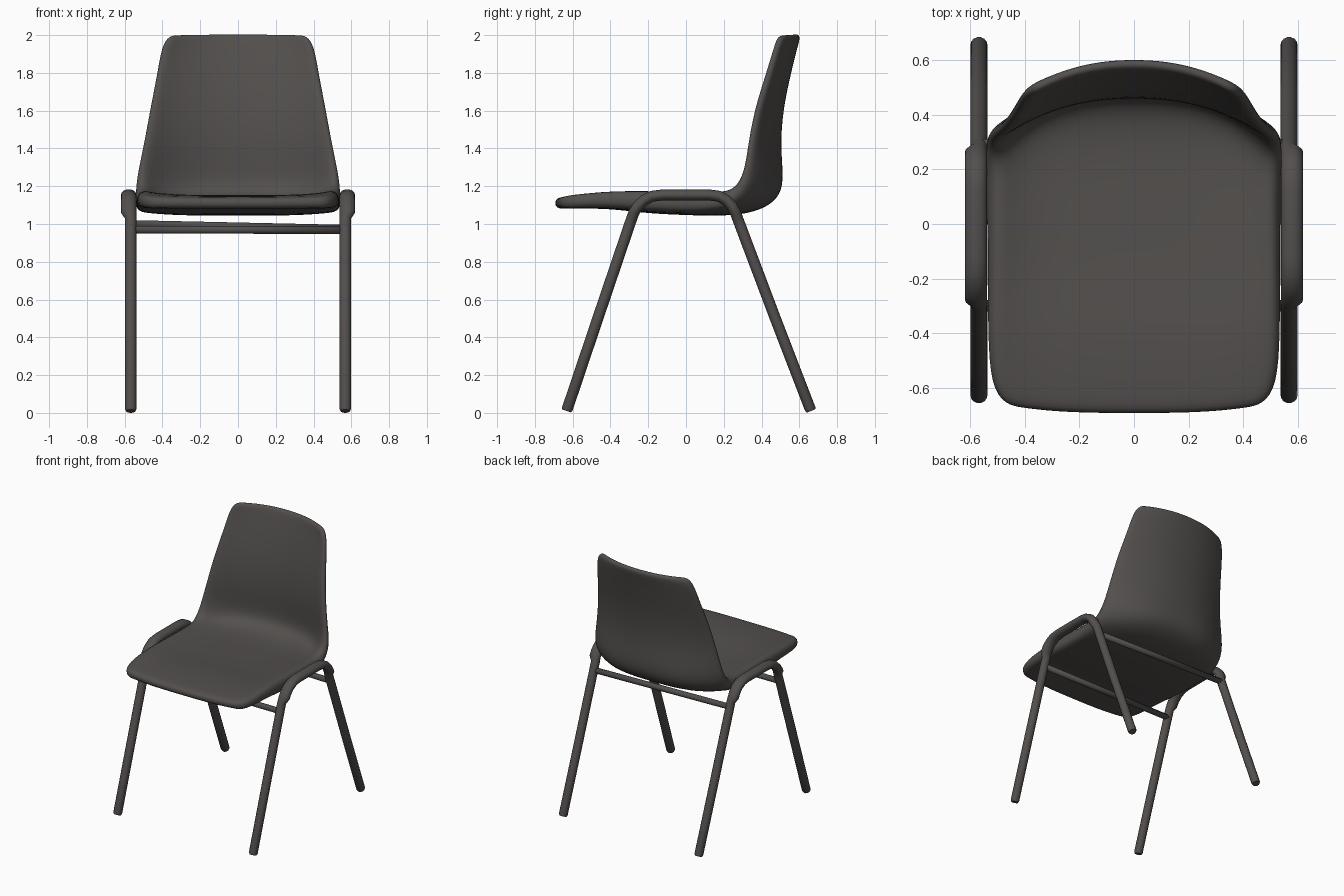
import bpy
import math
from mathutils import Vector

cube = bpy.data.objects.get("Cube")
if cube:
    bpy.data.objects.remove(cube)

grey = bpy.data.materials.new("warm dark grey")
grey.use_nodes = True
colour = (0.085, 0.078, 0.074, 1)
grey.diffuse_color = colour
grey.node_tree.nodes["Principled BSDF"].inputs["Base Color"].default_value = colour


def make_object(name, verts, faces):
    mesh = bpy.data.meshes.new(name)
    mesh.from_pydata(verts, [], faces)
    mesh.materials.append(grey)
    mesh.shade_smooth()
    obj = bpy.data.objects.new(name, mesh)
    bpy.context.collection.objects.link(obj)
    return obj


def tube(name, path, radii, side, sides=14):
    """Sweep an oval along a path; radii are (across, in plane) for each point."""
    verts, faces = [], []
    for i, p in enumerate(path):
        ahead = path[min(i + 1, len(path) - 1)] - path[max(i - 1, 0)]
        normal = ahead.cross(side).normalized()
        for k in range(sides):
            a = 2 * math.pi * k / sides
            verts.append(p + side * radii[i][0] * math.cos(a)
                         + normal * radii[i][1] * math.sin(a))
    for i in range(len(path) - 1):
        for k in range(sides):
            n = (k + 1) % sides
            a, b = i * sides, (i + 1) * sides
            faces.append((a + k, a + n, b + n, b + k))
    faces.append(tuple(reversed(range(sides))))
    faces.append(tuple(range(len(verts) - sides, len(verts))))
    return make_object(name, verts, faces)


# Moulded shell, front to top: centre y, z, side edge y, z, half width,
# roundness of section, thickness at centre and at side edge
rows = [
    (-0.695, 1.108, -0.665, 1.112, 0.47, 3, 0.06, 0.06),
    (-0.63, 1.115, -0.595, 1.12, 0.528, 3, 0.065, 0.075),
    (-0.4, 1.12, -0.4, 1.135, 0.538, 3.5, 0.075, 0.095),
    (-0.2, 1.095, -0.2, 1.13, 0.538, 4, 0.08, 0.12),
    (0.05, 1.085, -0.02, 1.127, 0.538, 4, 0.08, 0.125),
    (0.24, 1.08, 0.12, 1.128, 0.538, 4, 0.075, 0.12),
    (0.38, 1.1, 0.235, 1.15, 0.538, 4, 0.065, 0.1),
    (0.468, 1.15, 0.295, 1.225, 0.535, 3, 0.055, 0.07),
    (0.495, 1.23, 0.32, 1.32, 0.52, 2.5, 0.05, 0.05),
    (0.478, 1.4, 0.34, 1.45, 0.493, 2.2, 0.045, 0.045),
    (0.49, 1.6, 0.375, 1.62, 0.463, 2.2, 0.045, 0.045),
    (0.533, 1.8, 0.435, 1.8, 0.427, 2.2, 0.045, 0.045),
    (0.573, 1.95, 0.475, 1.94, 0.405, 2.2, 0.04, 0.04),
    (0.59, 2.005, 0.495, 2.0, 0.365, 2.2, 0.04, 0.04),
]
columns = 14
step = columns + 1
verts, faces, thickness = [], [], []
for cy, cz, ey, ez, w, power, thick, edge_thick in rows:
    for c in range(step):
        u = 2 * c / columns - 1
        f = abs(u) ** power
        verts.append((w * u, cy + (ey - cy) * f, cz + (ez - cz) * f))
        thickness.append(thick + (edge_thick - thick) * abs(u) ** 4)
for i in range(len(rows) - 1):
    for c in range(columns):
        a = i * step + c
        faces.append((a, a + 1, a + 1 + step, a + step))
shell = make_object("seat_shell", verts, faces)
full = max(thickness)
group = shell.vertex_groups.new(name="thickness")
for i, t in enumerate(thickness):
    group.add([i], t / full, "REPLACE")
solid = shell.modifiers.new("Thickness", "SOLIDIFY")
solid.thickness = full
solid.offset = 0
solid.vertex_group = group.name
smooth = shell.modifiers.new("Smooth", "SUBSURF")
smooth.levels = smooth.render_levels = 2

# Side frames: two splayed legs joined by a wider arch, from rear foot to front foot
profile = [(0.662, 0.01), (0.657, 0.022), (0.473, 0.5), (0.288, 0.99), (0.273, 1.03),
           (0.262, 1.06), (0.243, 1.095), (0.215, 1.125), (0.175, 1.147), (0.12, 1.154),
           (-0.12, 1.154), (-0.18, 1.147), (-0.222, 1.125), (-0.254, 1.095),
           (-0.276, 1.06), (-0.287, 1.03), (-0.301, 0.99), (-0.467, 0.5),
           (-0.628, 0.022), (-0.632, 0.01)]
for name, s in (("left_frame", 1), ("right_frame", -1)):
    path, radii = [], []
    for y, z in profile:
        wide = z > 1.04
        path.append(Vector((s * (0.579 if wide else 0.568), y, z)))
        if z < 0.02:
            radii.append((0.025, 0.025))
        else:
            radii.append((0.041 if wide else 0.031, 0.03))
    frame = tube(name, path, radii, Vector((1, 0, 0)))
    bpy.ops.object.select_all(action="DESELECT")
    frame.select_set(True)
    bpy.context.view_layer.objects.active = frame
    bpy.ops.object.shade_smooth_by_angle(angle=math.radians(40))

# Cross bars under the seat, the rear one slightly slanted
for name, y, z_right, z_left in (("front_bar", -0.3, 0.97, 0.968),
                                 ("rear_bar", 0.29, 1.0, 0.975)):
    ends = [Vector((-0.57, y, z_right)), Vector((0.57, y, z_left))]
    tube(name, ends, [(0.021, 0.021)] * 2, Vector((0, 1, 0)))
